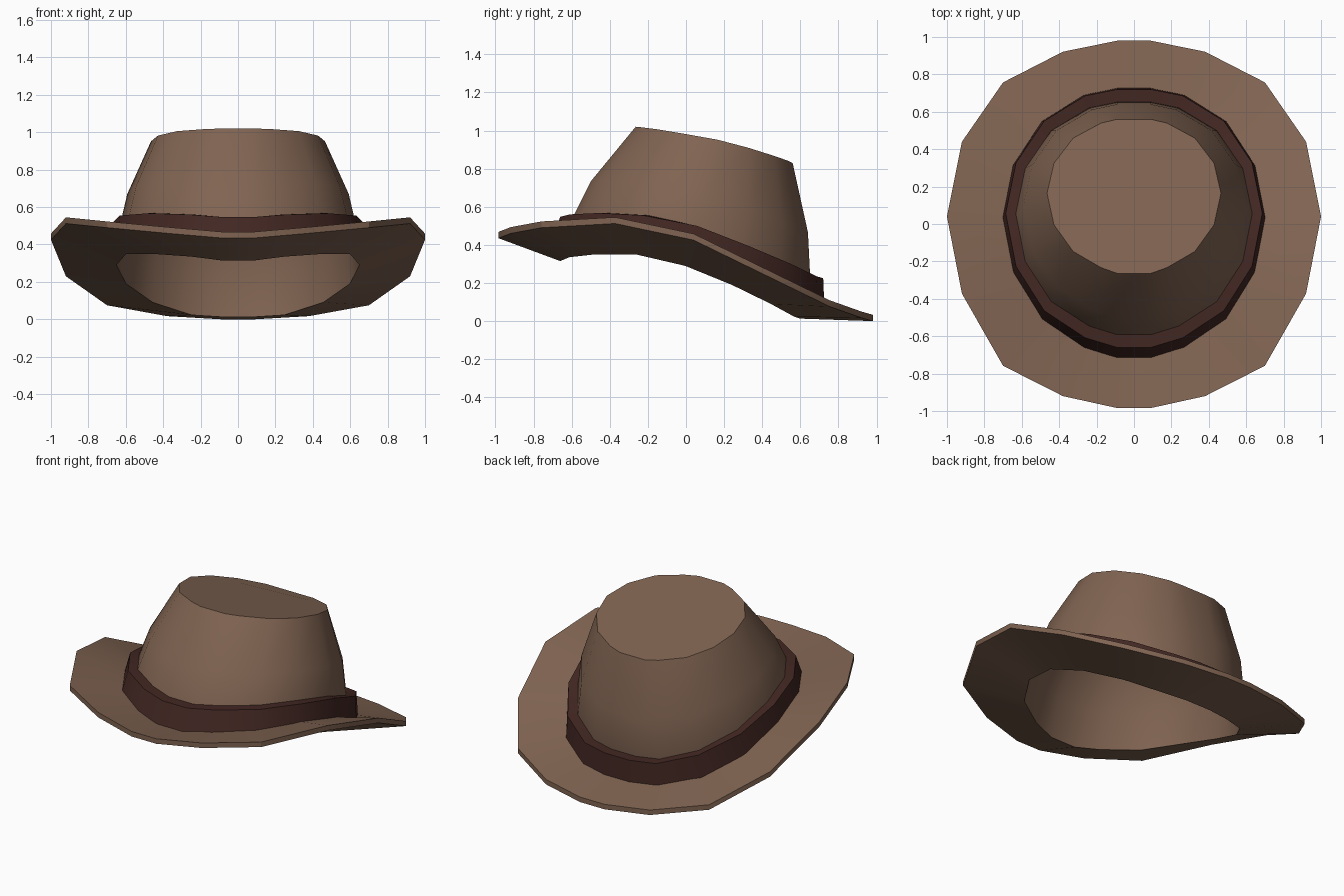
import bpy, math

if "Cube" in bpy.data.objects:
    bpy.data.objects.remove(bpy.data.objects["Cube"])

# Shared outlines of the rings: right half, from back to front
UX = [None, .38, .70, .92, 1, .92, .70, .38, None]
ROUND = [1, .95, .755, .43, .04, -.37, -.715, -.925, -1]
BRIM = [1, .94, .773, .45, .043, -.377, -.77, -.935, -1]


def ring(rx, yc, ry, zs, dz=0.0, uy=ROUND):
    """18-sided mirrored ring whose height follows the tilted brim curve."""
    right = [(0.09 if u is None else u * rx, yc + v * ry, z + dz)
             for u, v, z in zip(UX, uy, zs)]
    return right + [(-x, y, z) for x, y, z in reversed(right)]


def loft(name, rings, mat, cap=False):
    """Skin a sequence of rings with quads, smooth except at sharp edges."""
    n = len(rings[0])
    verts = [p for r in rings for p in r]
    faces = [(k * n + (i + 1) % n, k * n + i, (k + 1) * n + i, (k + 1) * n + (i + 1) % n)
             for k in range(len(rings) - 1) for i in range(n)]
    if cap:
        start = (len(rings) - 1) * n
        faces.append(tuple(reversed(range(start, start + n))))
    mesh = bpy.data.meshes.new(name)
    mesh.from_pydata(verts, [], faces)
    mesh.materials.append(mat)
    obj = bpy.data.objects.new(name, mesh)
    bpy.context.collection.objects.link(obj)
    bpy.ops.object.select_all(action='DESELECT')
    obj.select_set(True)
    bpy.context.view_layer.objects.active = obj
    bpy.ops.object.shade_smooth_by_angle(angle=math.radians(30))
    return obj


def material(name, color):
    mat = bpy.data.materials.new(name)
    mat.diffuse_color = (*color, 1)
    mat.use_nodes = True
    mat.node_tree.nodes["Principled BSDF"].inputs["Base Color"].default_value = mat.diffuse_color
    return mat


felt = material("brown_felt", (0.215, 0.126, 0.083))
ribbon = material("dark_ribbon", (0.054, 0.020, 0.016))

# Height curves, back to front
edge_z = [0, .017, .075, .23, .425, .512, .49, .46, .435]
opening_z = [.013, .023, .09, .19, .29, .35, .35, .335, .315]
seat_z = [.098, .108, .163, .258, .376, .438, .438, .423, .403]
band_z = [.225, .235, .30, .395, .50, .555, .567, .56, .547]
mid_z = [.465, .48, .525, .595, .67, .712, .73, .735, .733]
top_z = [.828, .84, .868, .91, .952, .982, 1.006, 1.017, 1.02]

opening = ring(.65, -.03, .63, opening_z)

# Brim: underside, outer edge, upper side (thicker towards the crown)
loft("brim", [opening,
              ring(1.0, -.002, .982, edge_z, 0, BRIM),
              ring(1.0, -.002, .982, edge_z, .033, BRIM),
              ring(.65, 0, .66, seat_z)], felt)

# Crown: tapered, leaning back, with a slanted flat top
loft("crown", [opening,
               ring(.632, .03, .622, band_z),
               ring(.592, .07, .57, mid_z),
               ring(.465, .148, .412, top_z)], felt, cap=True)

# Hat band: outer wall and narrow top rim that meets the crown
loft("hat_band", [ring(.705, 0, .726, seat_z, -.018),
                  ring(.686, .03, .69, band_z),
                  ring(.632, .03, .622, band_z)], ribbon)
